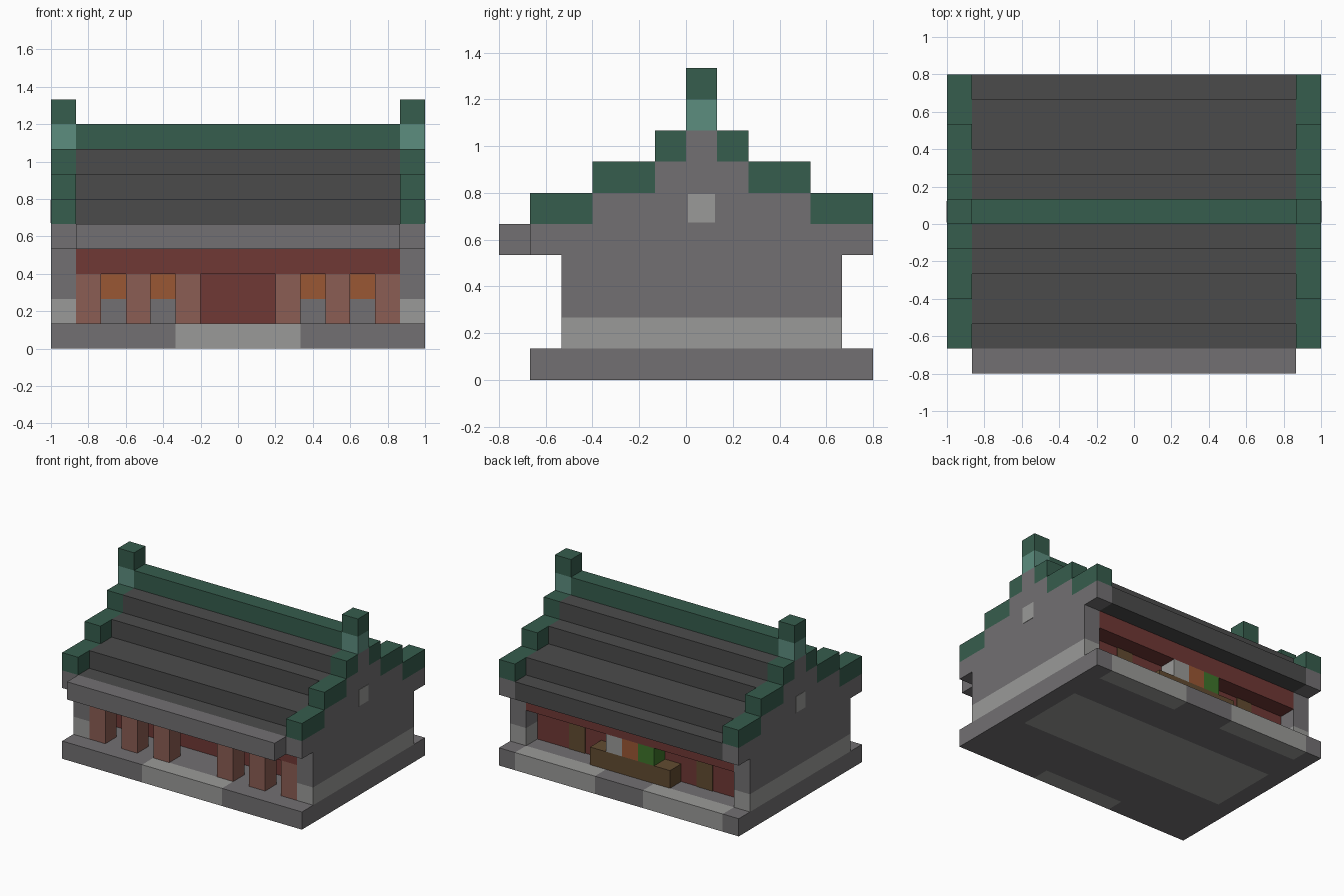
import bpy
import bmesh

U = 2 / 15          # one block
END = 7.5           # half length in blocks
IN = 6.5            # inner face of the gables

cube = bpy.data.objects.get("Cube")
if cube:
    bpy.data.objects.remove(cube, do_unlink=True)


def material(name, *rgb):
    lin = [((c / 255 + 0.055) / 1.055) ** 2.4 for c in rgb] + [1]
    m = bpy.data.materials.new(name)
    m.use_nodes = True
    m.diffuse_color = lin
    m.node_tree.nodes["Principled BSDF"].inputs["Base Color"].default_value = lin
    return m


stone = material("stone grey", 114, 112, 114)
pale = material("pale stone", 154, 154, 152)
slate = material("roof slate", 75, 75, 75)
green = material("dark green", 54, 93, 77)
teal = material("teal", 92, 141, 127)
red = material("dark red", 112, 56, 53)
clay = material("clay pink", 139, 93, 83)
orange = material("orange", 154, 87, 52)
brown = material("wood brown", 98, 75, 48)
leaf = material("leaf green", 62, 116, 42)


def prism(name, mat, x0, x1, profile):
    """Extrude a (y, z) outline along x; all values in blocks."""
    bm = bmesh.new()
    face = bm.faces.new([bm.verts.new((x0 * U, y * U, z * U)) for y, z in profile])
    ext = bmesh.ops.extrude_face_region(bm, geom=[face])
    moved = [v for v in ext["geom"] if isinstance(v, bmesh.types.BMVert)]
    bmesh.ops.translate(bm, verts=moved, vec=((x1 - x0) * U, 0, 0))
    bmesh.ops.recalc_face_normals(bm, faces=bm.faces)
    mesh = bpy.data.meshes.new(name)
    bm.to_mesh(mesh)
    bm.free()
    mesh.materials.append(mat)
    ob = bpy.data.objects.new(name, mesh)
    bpy.context.collection.objects.link(ob)
    return ob


def box(name, mat, x0, x1, y0, y1, z0, z1):
    return prism(name, mat, x0, x1, [(y0, z0), (y1, z0), (y1, z1), (y0, z1)])


def pair(name, mat, x0, x1, *yz):
    """The same box on both sides of the centre."""
    box(name + "_left", mat, x0, x1, *yz)
    box(name + "_right", mat, -x1, -x0, *yz)


# Plinth, with pale paving at the front step, hall floor and back corners
box("front_step", pale, -2.5, 2.5, -5, -4, 0, 1)
pair("plinth_front", stone, 2.5, END, -5, -4, 0, 1)
box("plinth_porch", stone, -END, END, -4, -1, 0, 1)
box("hall_floor", pale, -IN, IN, -1, 3, 0, 1)
pair("plinth_side", stone, IN, END, -1, 3, 0, 1)
box("plinth_rear", stone, -END, END, 3, 5, 0, 1)
box("plinth_back_middle", stone, -1.5, 1.5, 5, 6, 0, 1)
pair("back_paving", pale, 1.5, IN, 5, 6, 0, 1)
pair("plinth_back_corner", stone, IN, END, 5, 6, 0, 1)

# Hall with recessed walls and a beam on each long side
box("hall_walls", red, -IN, IN, -2, 4, 1, 4)
box("front_beam", red, -IN, IN, -4, -3, 3, 4)
box("back_beam", red, -IN, IN, 4, 5, 3, 4)

# Porch columns and front windows
for i, x in enumerate((1.5, 3.5, 5.5)):
    pair(f"column_{i}", clay, x, x + 1, -4, -3, 1, 3)
for i, x in enumerate((2.5, 4.5)):
    pair(f"window_sill_{i}", stone, x, x + 1, -2.04, -2, 1, 2)
    pair(f"window_{i}", orange, x, x + 1, -2.04, -2, 2, 3)

# Back shutters, counter and the goods on it
pair("back_shutter", brown, 3.5, 4.5, 4, 4.04, 1, 3)
box("counter", brown, -2.5, 2.5, 4, 5, 1, 2)
for name, mat, x in (("green_crate", leaf, -1.5), ("orange_crate", orange, -0.5),
                     ("pale_crate", pale, 0.5)):
    box(name, mat, x, x + 1, 4, 5, 2, 3)

# Stepped roof, front eave and ridge
prism("roof", slate, -IN, IN, [
    (-5, 4), (-5, 5), (-4, 5), (-4, 6), (-2, 6), (-2, 7), (-1, 7), (-1, 8),
    (2, 8), (2, 7), (3, 7), (3, 6), (5, 6), (5, 5), (6, 5), (6, 4)])
box("front_eave", stone, -IN, IN, -6, -5, 4, 5)
box("ridge", green, -IN, IN, 0, 1, 8, 9)

# Gable ends: pale footing, stepped wall, green coping and a finial
gable = [(-4, 2), (-4, 4), (-5, 4), (-5, 5), (-3, 5), (-3, 6), (-1, 6), (-1, 7),
         (0, 7), (0, 8), (1, 8), (1, 7), (2, 7), (2, 6), (4, 6), (4, 5),
         (6, 5), (6, 4), (5, 4), (5, 2)]
prism("gable_wall_left", stone, IN, END, gable)
prism("gable_wall_right", stone, -END, -IN, gable)
pair("gable_footing", pale, IN, END, -4, 5, 1, 2)
pair("gable_window", pale, END, END + 0.02, 0.07, 0.93, 5.04, 5.96)
for z, reach, width in ((5, 5, 2), (6, 3, 2), (7, 1, 1)):
    pair(f"front_coping_{z}", green, IN, END, -reach, width - reach, z, z + 1)
    pair(f"back_coping_{z}", green, IN, END, reach + 1 - width, reach + 1, z, z + 1)
pair("finial_base", teal, IN, END, 0, 1, 8, 9)
pair("finial_top", green, IN, END, 0, 1, 9, 10)
